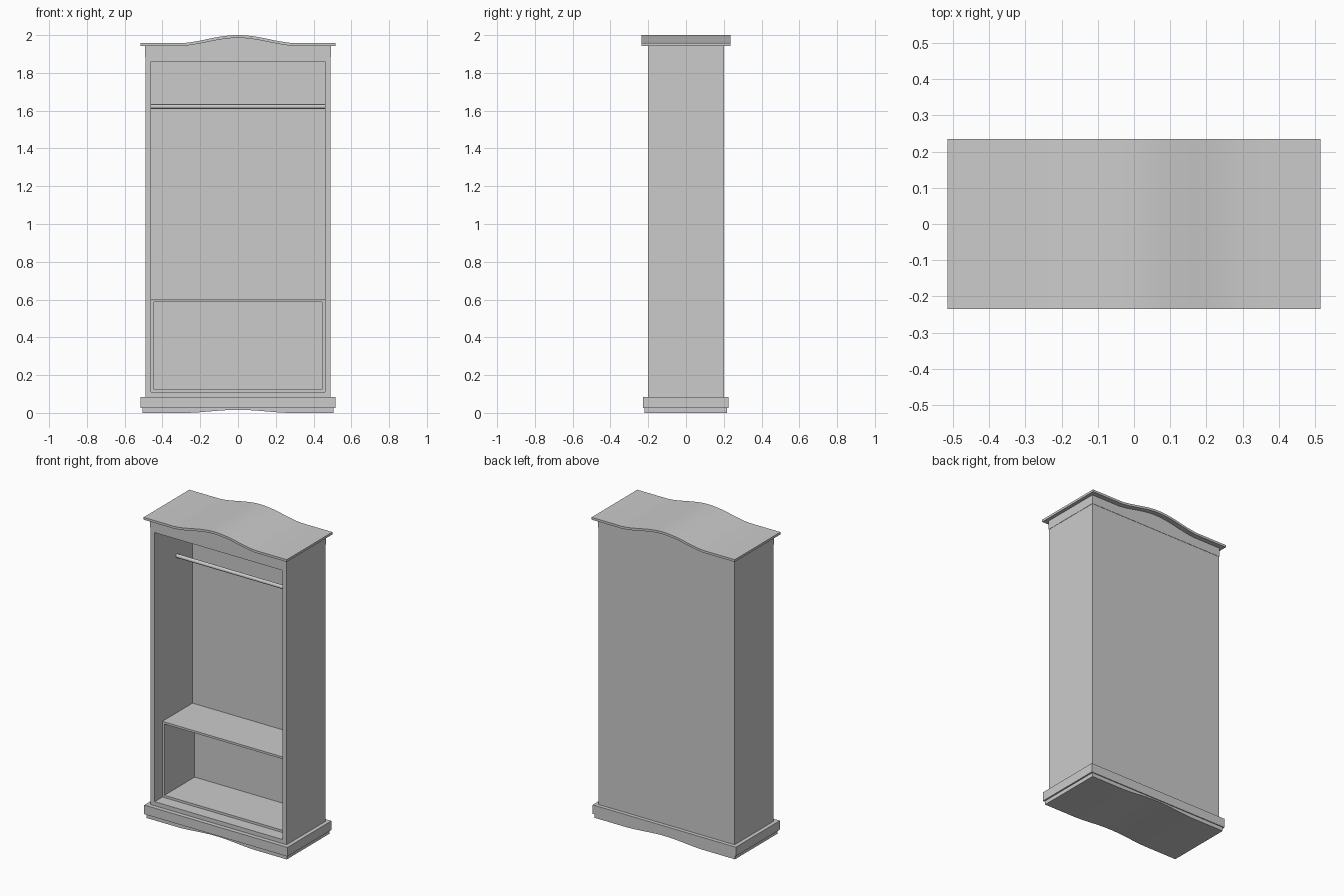
import bpy, bmesh, math

if "Cube" in bpy.data.objects:
    bpy.data.objects.remove(bpy.data.objects["Cube"])


def finish(name, bm):
    bmesh.ops.recalc_face_normals(bm, faces=bm.faces)
    me = bpy.data.meshes.new(name)
    bm.to_mesh(me)
    bm.free()
    ob = bpy.data.objects.new(name, me)
    bpy.context.collection.objects.link(ob)
    bpy.context.view_layer.objects.active = ob
    bpy.ops.object.select_all(action='DESELECT')
    ob.select_set(True)
    bpy.ops.object.shade_smooth_by_angle(angle=math.radians(20))
    return ob


def box(name, x0, x1, y0, y1, z0, z1):
    return prism(name, [(x0, z0), (x1, z0), (x1, z1), (x0, z1)], y0, y1)


def prism(name, outline, y0, y1):
    """Extrude an x-z outline from y0 to y1."""
    bm = bmesh.new()
    face = bm.faces.new([bm.verts.new((x, y0, z)) for x, z in outline])
    ext = bmesh.ops.extrude_face_region(bm, geom=[face])
    for v in ext["geom"]:
        if isinstance(v, bmesh.types.BMVert):
            v.co.y = y1
    return finish(name, bm)


def arch(half, bump, z, rise, period, n=28):
    """Line from -half to half, with a rounded hump between +-bump."""
    low = math.cos(math.pi * bump / period)
    pts = [(-half, z)]
    for i in range(n + 1):
        x = -bump + 2 * bump * i / n
        pts.append((x, z + rise * (math.cos(math.pi * x / period) - low) / (1 - low)))
    return pts + [(half, z)]


# Carcass
for side, s in (("left", -1), ("right", 1)):
    xs = sorted((s * 0.46, s * 0.49))
    box(side + "_side_panel", *xs, -0.2, 0.2, 0.08, 1.89)
box("back_panel", -0.46, 0.46, 0.19, 0.2, 0.08, 1.89)
box("bottom_panel", -0.46, 0.46, -0.2, 0.19, 0.08, 0.11)
box("top_panel", -0.46, 0.46, -0.2, 0.19, 1.86, 1.89)

# Arched frieze and cornice
top = arch(0.515, 0.29, 1.958, 0.042, 0.33)
under = arch(0.515, 0.29, 1.943, 0.042, 0.33)
prism("cornice", top + under[::-1], -0.235, 0.235)
prism("frieze", arch(0.492, 0.29, 1.943, 0.042, 0.33) + [(0.492, 1.885), (-0.492, 1.885)],
      -0.202, 0.202)

# Stepped plinth with a shallow arch cut below
box("plinth_band", -0.515, 0.515, -0.228, 0.224, 0.025, 0.084)
prism("plinth_foot", arch(0.505, 0.27, 0.0, 0.016, 0.3) + [(0.505, 0.025), (-0.505, 0.025)],
      -0.22, 0.218)

# Lower open compartment, set back from the front
box("shelf", -0.46, 0.46, -0.12, 0.19, 0.588, 0.602)
box("compartment_floor", -0.46, 0.46, -0.12, 0.19, 0.11, 0.125)
for side, s in (("left", -1), ("right", 1)):
    xs = sorted((s * 0.445, s * 0.46))
    box(side + "_compartment_wall", *xs, -0.12, 0.19, 0.125, 0.588)

# Hanging rail
bpy.ops.mesh.primitive_cylinder_add(vertices=20, radius=0.012, depth=0.92,
                                    location=(0, 0.03, 1.622), rotation=(0, math.pi / 2, 0))
bpy.context.object.name = "hanging_rail"
bpy.ops.object.shade_smooth_by_angle()
